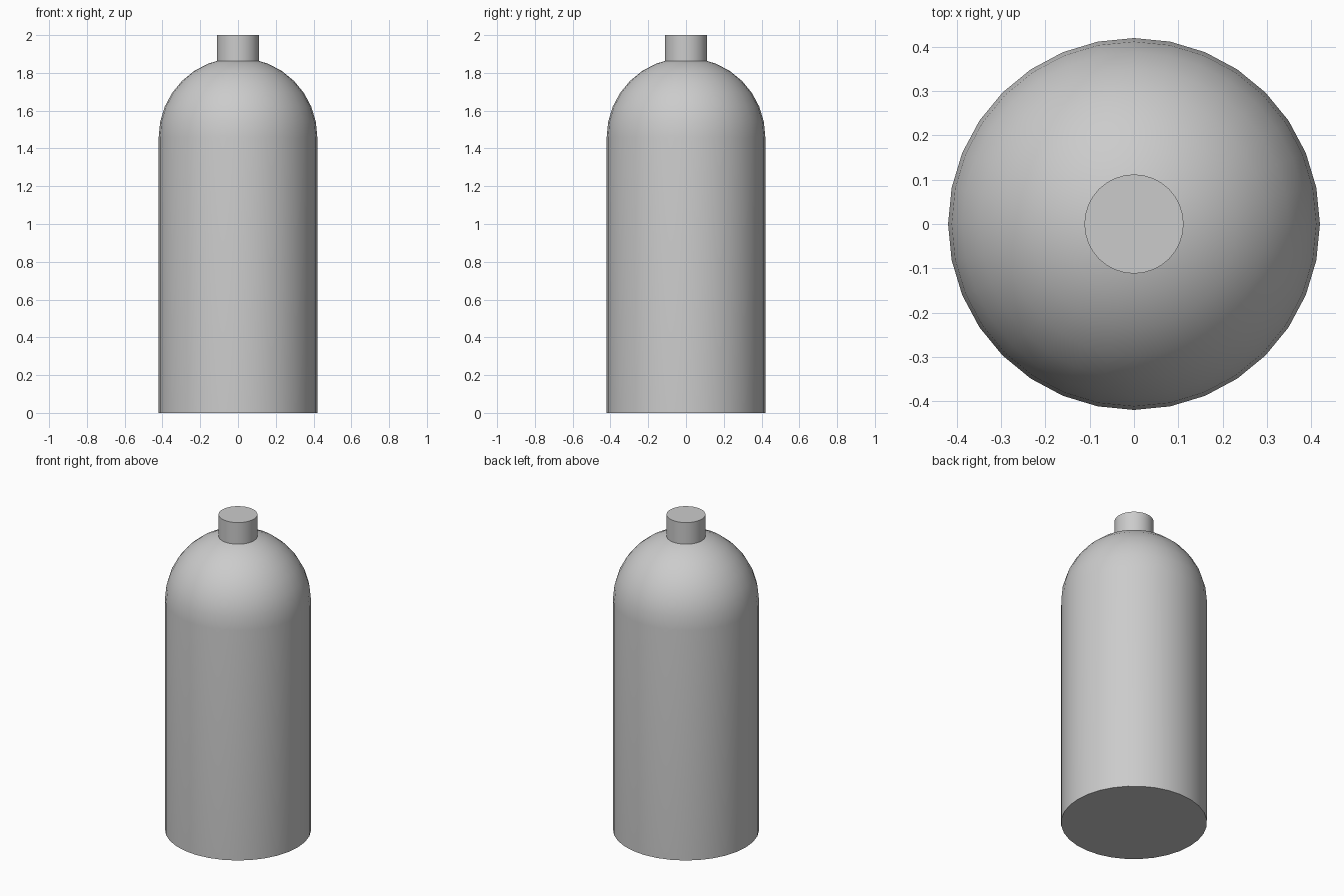
import bpy
import bmesh
import math

cube = bpy.data.objects.get("Cube")
if cube:
    bpy.data.objects.remove(cube, do_unlink=True)

grey = bpy.data.materials.new("plain_grey")
grey.use_nodes = True
colour = (0.6, 0.6, 0.6, 1)
grey.diffuse_color = colour
grey.node_tree.nodes["Principled BSDF"].inputs["Base Color"].default_value = colour

SIDES = 32
RADIUS = 0.42
SHOULDER = 1.46
RINGS = 8


def lathe(name, profile, sides):
    """Revolve (radius, height) points about z; zero radius makes a pole."""
    bm = bmesh.new()
    rings = []
    for r, z in profile:
        count = sides if r > 0 else 1
        rings.append([bm.verts.new((r * math.cos(math.tau * i / sides),
                                    r * math.sin(math.tau * i / sides), z))
                      for i in range(count)])
    for low, high in zip(rings, rings[1:]):
        for i in range(sides):
            j = (i + 1) % sides
            if len(high) == 1:
                bm.faces.new((low[i], low[j], high[0]))
            else:
                bm.faces.new((low[i], low[j], high[j], high[i]))
    # Flat end caps
    bm.faces.new(rings[0][::-1])
    if len(rings[-1]) > 1:
        bm.faces.new(rings[-1])
    mesh = bpy.data.meshes.new(name)
    bm.to_mesh(mesh)
    bm.free()
    mesh.materials.append(grey)
    obj = bpy.data.objects.new(name, mesh)
    bpy.context.collection.objects.link(obj)
    bpy.ops.object.select_all(action='DESELECT')
    obj.select_set(True)
    bpy.context.view_layer.objects.active = obj
    bpy.ops.object.shade_smooth_by_angle(angle=math.radians(35))
    return obj


# Straight tank wall rising into a hemispherical shoulder
dome = [(RADIUS * math.cos(math.pi / 2 * k / RINGS),
         SHOULDER + RADIUS * math.sin(math.pi / 2 * k / RINGS))
        for k in range(RINGS)]
lathe("tank_body", [(RADIUS, 0)] + dome + [(0, SHOULDER + RADIUS)], SIDES)

# Short neck on top
lathe("neck", [(0.112, 1.84), (0.112, 2.0)], SIDES)
